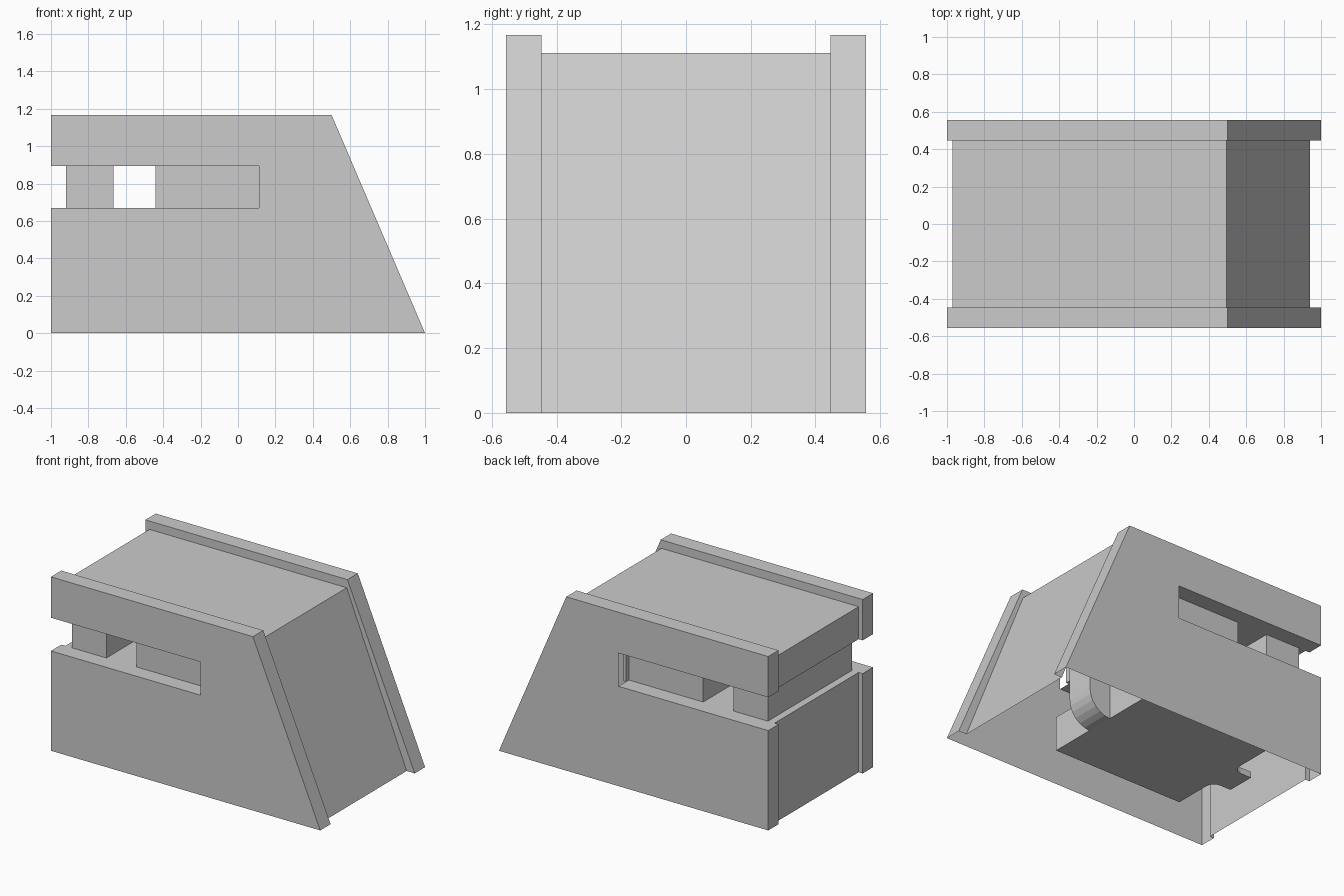
import bpy, bmesh, math

if "Cube" in bpy.data.objects:
    bpy.data.objects.remove(bpy.data.objects["Cube"])


def new_object(name, bm):
    bmesh.ops.remove_doubles(bm, verts=bm.verts, dist=1e-5)
    bmesh.ops.recalc_face_normals(bm, faces=bm.faces)
    mesh = bpy.data.meshes.new(name)
    bm.to_mesh(mesh)
    bm.free()
    ob = bpy.data.objects.new(name, mesh)
    bpy.context.collection.objects.link(ob)
    return ob


def face(bm, pts):
    bm.faces.new([bm.verts.new(p) for p in pts])


def loft(bm, sections):
    for a, b in zip(sections, sections[1:]):
        for i in range(len(a) - 1):
            face(bm, [a[i], a[i + 1], b[i + 1], b[i]])


def prism(name, profile, y0, y1):
    bm = bmesh.new()
    ring = profile + profile[:1]
    loft(bm, [[(x, y, z) for x, z in ring] for y in (y0, y1)])
    for y in (y0, y1):
        face(bm, [(x, y, z) for x, z in profile])
    return new_object(name, bm)


def box(name, x0, x1, y0, y1, z0, z1):
    return prism(name, [(x0, z0), (x1, z0), (x1, z1), (x0, z1)], y0, y1)


W, N = 0.556, 0.446          # outer and recessed half widths
LO, HI, END = 0.67, 0.893, 0.112  # slot bottom, top and end

# Hollow shell: stepped skin, open below, split by the slot at the rear
rim_upper = [(-1, HI), (-1, 1.167), (0.5, 1.167), (1, 0)]
mid_upper = [(-0.97, HI), (-0.97, 1.111), (0.495, 1.111), (0.94, 0)]
rim_lower = [(-1, 0), (-1, LO)]
mid_lower = [(-0.97, 0), (-0.97, LO)]
shell = bmesh.new()
for rim, mid in ((rim_upper, mid_upper), (rim_lower, mid_lower)):
    stations = [(rim, -W), (rim, -N), (mid, -N), (mid, N), (rim, N), (rim, W)]
    loft(shell, [[(x, y, z) for x, z in prof] for prof, y in stations])

# Side faces with the long slot notch
side = [(-1, 0), (1, 0), (0.5, 1.167), (-1, 1.167),
        (-1, HI), (END, HI), (END, LO), (-1, LO)]
for y in (-W, W):
    face(shell, [(x, y, z) for x, z in side])

# Slot floor and ceiling
outline = [(END, -W), (-1, -W), (-1, -N), (-0.97, -N),
           (-0.97, N), (-1, N), (-1, W), (END, W)]
for z in (LO, HI):
    face(shell, [(x, y, z) for x, y in outline])
new_object("housing_shell", shell)

# Blocks inside the slot, leaving the see-through window between them
box("rear_slot_block", -0.92, -0.665, -N, N, LO, HI)
box("front_slot_block", -0.44, END, -N, N, LO, HI)

# Narrow frame strips inside the open slot ends
for s, label in ((-1, "near"), (1, "far")):
    y0, y1 = sorted((s * N, s * (N + 0.03)))
    box("slot_end_frame_" + label, END, END + 0.02, y0, y1, LO, HI)

# Inner tray hanging under the slot
box("inner_tray", -0.73, 0.236, -N, N, 0.149, 0.38)

# Rear tab of the tray, flaring into the tray through rounded notches
tab = bmesh.new()
r, ya, yb = 0.06, -0.135, 0.055
curve = [(-0.73 - r + r * math.sin(a), r - r * math.cos(a))
         for a in [i * math.pi / 8 for i in range(5)]]
plan = ([(-0.87, ya)] + [(x, ya - d) for x, d in curve]
        + [(x, yb + d) for x, d in reversed(curve)] + [(-0.87, yb)])
loft(tab, [[(x, y, z) for x, y in plan + plan[:1]] for z in (0.149, 0.19)])
for z in (0.149, 0.19):
    face(tab, [(x, y, z) for x, y in plan])
new_object("tray_rear_tab", tab)

# Faceted rounded chute on the front of the tray
R = 0.155
arc = [(0.236 + R * math.sin(a), 0.149 + R - R * math.cos(a))
       for a in [i * math.pi / 12 for i in range(7)]]
prism("curved_chute", arc + [(0.391, LO), (0.236, LO)], -0.135, 0.055)
